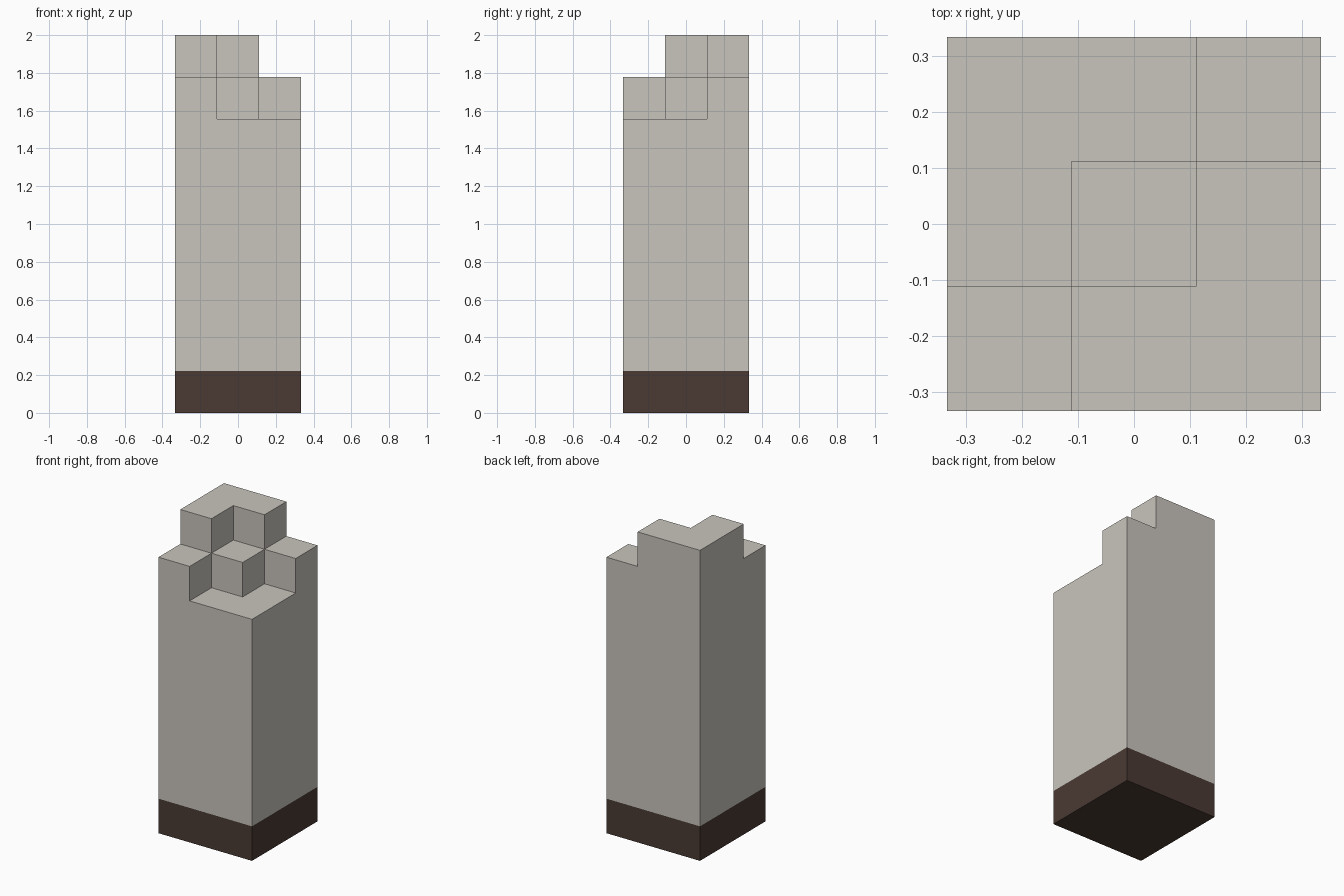
import bpy
import bmesh
from math import radians
from mathutils import Matrix, Vector

cube = bpy.data.objects.get("Cube")
if cube:
    bpy.data.objects.remove(cube)

U = 2 / 9          # one block
SIDE = 3 * U


def material(name, rgb):
    mat = bpy.data.materials.new(name)
    mat.use_nodes = True
    mat.diffuse_color = (*rgb, 1)
    mat.node_tree.nodes["Principled BSDF"].inputs["Base Color"].default_value = (*rgb, 1)
    return mat


def add_object(name, bm, mat):
    bmesh.ops.recalc_face_normals(bm, faces=bm.faces)
    mesh = bpy.data.meshes.new(name)
    bm.to_mesh(mesh)
    bm.free()
    mesh.materials.append(mat)
    obj = bpy.data.objects.new(name, mesh)
    bpy.context.collection.objects.link(obj)


def raise_cells(bm, faces, height):
    """Extrude a group of cells straight up and return the raised tops."""
    geom = bmesh.ops.extrude_face_region(bm, geom=faces)["geom"]
    verts = [g for g in geom if isinstance(g, bmesh.types.BMVert)]
    bmesh.ops.translate(bm, verts=verts, vec=Vector((0, 0, height)))
    return [g for g in geom if isinstance(g, bmesh.types.BMFace)]


def cell(face):
    c = face.calc_center_median()
    return round(c.x / U), round(c.y / U)


stone = material("pale stone", (0.584, 0.558, 0.509))
brown = material("dark brown", (0.069, 0.042, 0.034))

# Plinth, open where the column sits on it
bm = bmesh.new()
bmesh.ops.create_cube(bm, size=1, matrix=Matrix.Translation((0, 0, U / 2))
                      @ Matrix.Diagonal((SIDE, SIDE, U, 1)))
top = [f for f in bm.faces if f.calc_center_median().z > 0.9 * U]
bmesh.ops.delete(bm, geom=top, context="FACES_ONLY")
add_object("plinth", bm, brown)

# Column: a three by three plan raised in steps away from the broken corner
bm = bmesh.new()
bmesh.ops.create_grid(bm, x_segments=3, y_segments=3, size=SIDE / 2,
                      matrix=Matrix.Translation((0, 0, U)))
tops = raise_cells(bm, bm.faces[:], 6 * U)
for limit in (0, 1):
    tops = [f for f in tops if cell(f)[1] - cell(f)[0] >= limit]
    tops = raise_cells(bm, tops, U)
bmesh.ops.dissolve_limit(bm, angle_limit=radians(1), verts=bm.verts, edges=bm.edges)
add_object("broken_column", bm, stone)
